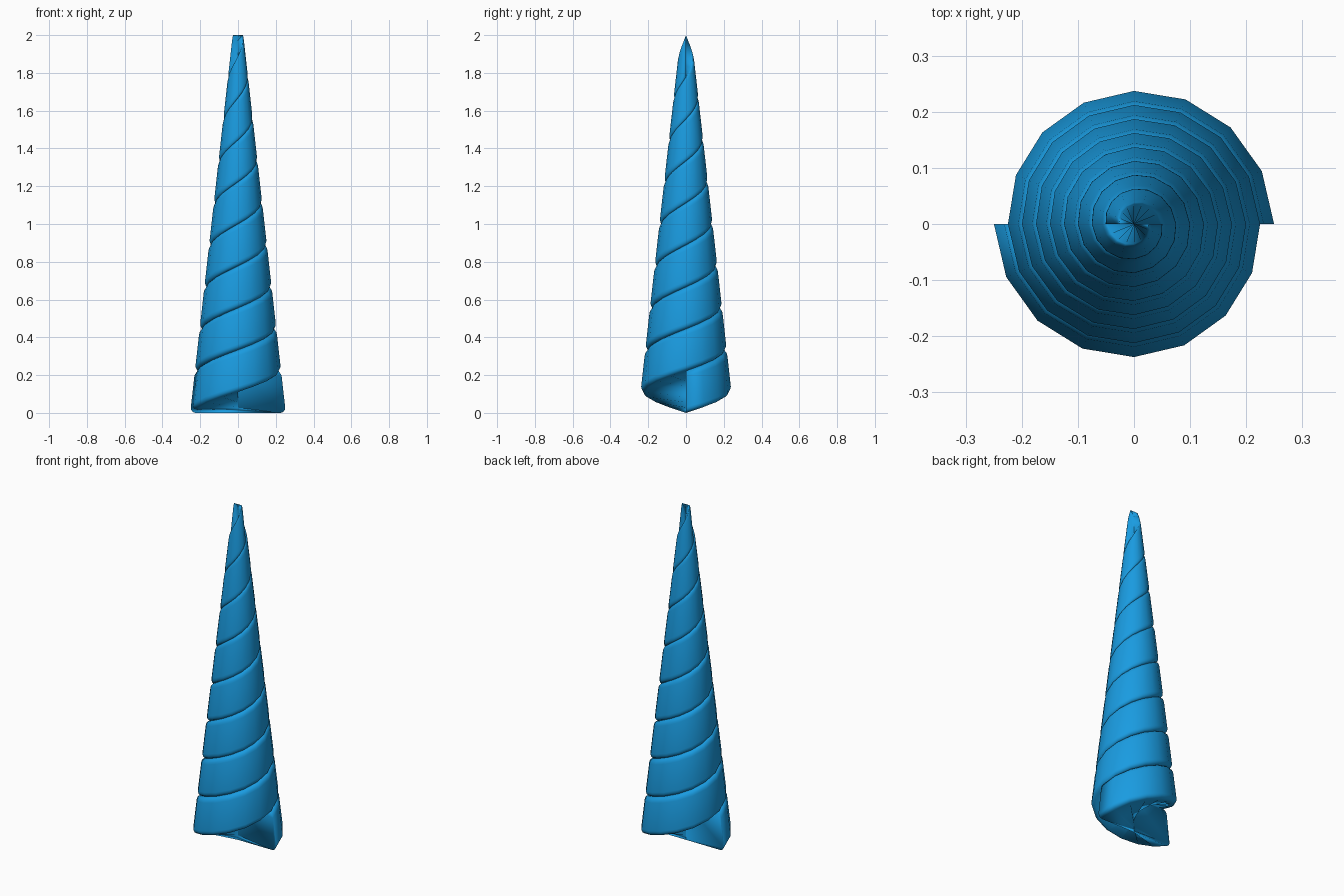
import bpy, bmesh
from math import sin, cos, pi

if "Cube" in bpy.data.objects:
    bpy.data.objects.remove(bpy.data.objects["Cube"])

TURNS, STEPS = 4, 16          # screw turns, steps per turn
H = 2 / 9                     # height of one strand
RISE = 2 - H                  # total climb of the screw
W, R, SEG = 0.253, 0.03, 4    # half width, corner radius, corner segments
TAPER = 0.1125 / W            # width lost per unit of height

# Rounded rectangle section centred on the axis (counter-clockwise in x, z)
right = [(0, 0)]
for cz, a0 in ((R, -pi / 2), (H - R, 0)):
    for i in range(SEG + 1):
        a = a0 + i * pi / 2 / SEG
        right.append((W - R + R * cos(a), cz + R * sin(a)))
left = [(-x, z) for x, z in reversed(right[1:])]
section = right + [(0, H)] + left

# Screw the section upwards while tapering it towards the tip
bm = bmesh.new()
rings = []
n = TURNS * STEPS
for k in range(n + 1):
    a, dz = 2 * pi * k / STEPS, RISE * k / n
    ring = []
    for x, z in section:
        z += dz
        x *= 1 - TAPER * z
        ring.append(bm.verts.new((x * cos(a), x * sin(a), z)))
    rings.append(ring)
m = len(section)
for lo, hi in zip(rings, rings[1:]):
    for i in range(m):
        j = (i + 1) % m
        bm.faces.new((lo[j], lo[i], hi[i], hi[j]))

# End caps
bm.faces.new(rings[0])
bm.faces.new(rings[-1][::-1])
bmesh.ops.recalc_face_normals(bm, faces=bm.faces[:])
for f in bm.faces:
    f.smooth = True

mesh = bpy.data.meshes.new("spiral_horn")
bm.to_mesh(mesh)
bm.free()
horn = bpy.data.objects.new("spiral_horn", mesh)
bpy.context.collection.objects.link(horn)

# Blue finish
mat = bpy.data.materials.new("blue")
mat.diffuse_color = (0.01, 0.33, 0.75, 1)
mat.use_nodes = True
mat.node_tree.nodes["Principled BSDF"].inputs["Base Color"].default_value = mat.diffuse_color
mesh.materials.append(mat)
